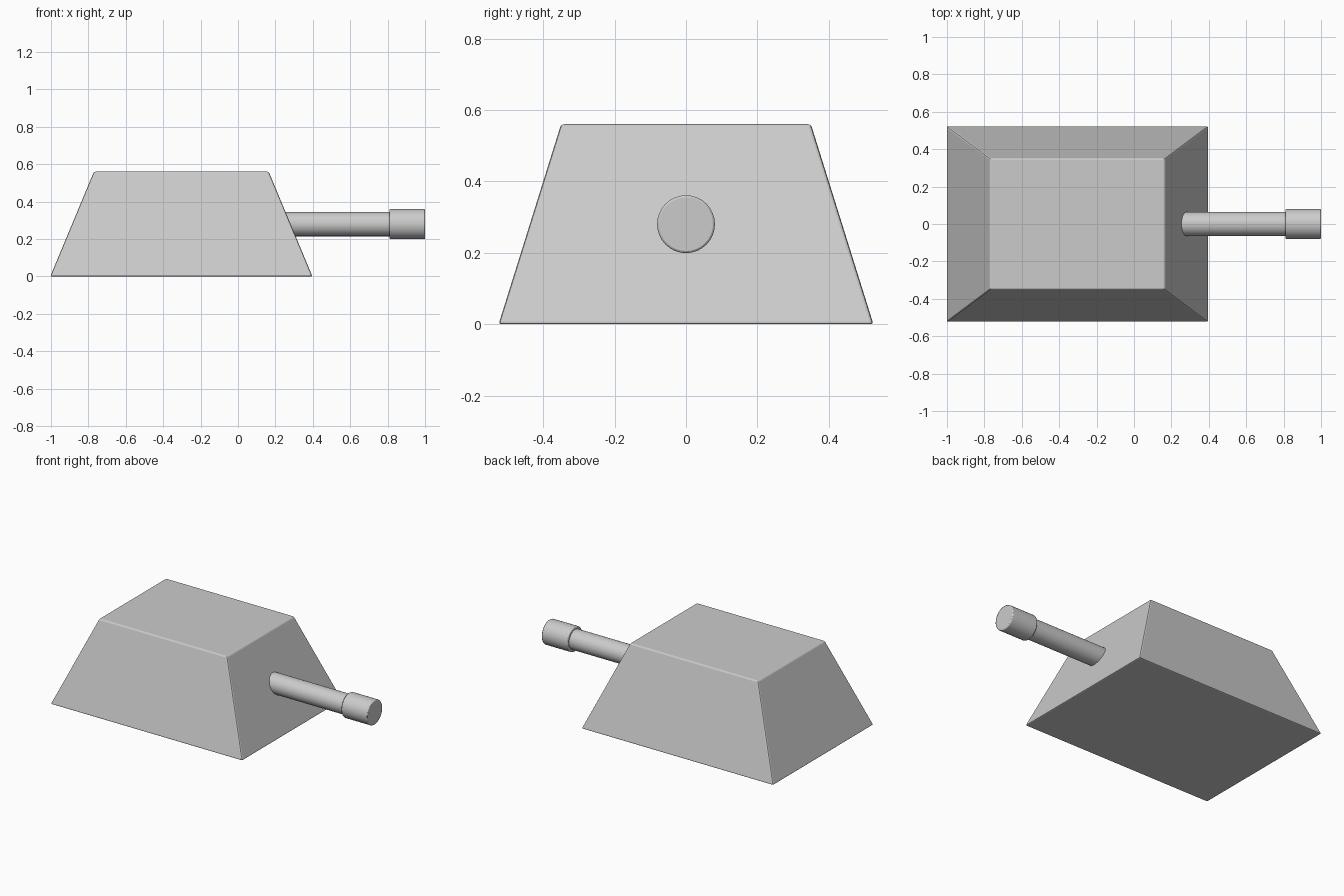
import bpy, bmesh, math

if "Cube" in bpy.data.objects:
    bpy.data.objects.remove(bpy.data.objects["Cube"])


def finish(obj, width, segments):
    bev = obj.modifiers.new("edge_bevel", 'BEVEL')
    bev.width = width
    bev.segments = segments
    bev.limit_method = 'ANGLE'
    bev.angle_limit = math.radians(30)


def rod(name, x0, x1, radius, bevel):
    bpy.ops.mesh.primitive_cylinder_add(
        vertices=32, radius=radius, depth=x1 - x0,
        location=((x0 + x1) / 2, 0, 0.28), rotation=(0, math.pi / 2, 0))
    obj = bpy.context.object
    obj.name = name
    bpy.ops.object.shade_smooth_by_angle(angle=math.radians(30))
    if bevel:
        finish(obj, bevel, 2)
    return obj


# Tapered body: a box with its upper face scaled in
bm = bmesh.new()
bmesh.ops.create_cube(bm, size=1)
for v in bm.verts:
    top = v.co.z > 0
    v.co.x = -0.303 + v.co.x * (0.935 if top else 1.402)
    v.co.y *= 0.70 if top else 1.05
    v.co.z = 0.56 if top else 0.0
mesh = bpy.data.meshes.new("tapered_body")
bm.to_mesh(mesh)
bm.free()
body = bpy.data.objects.new("tapered_body", mesh)
bpy.context.collection.objects.link(body)
finish(body, 0.008, 2)

# Lever shaft and its end cap
rod("lever_shaft", 0.22, 0.83, 0.065, 0)
rod("lever_end_cap", 0.81, 1.0, 0.081, 0.006)
